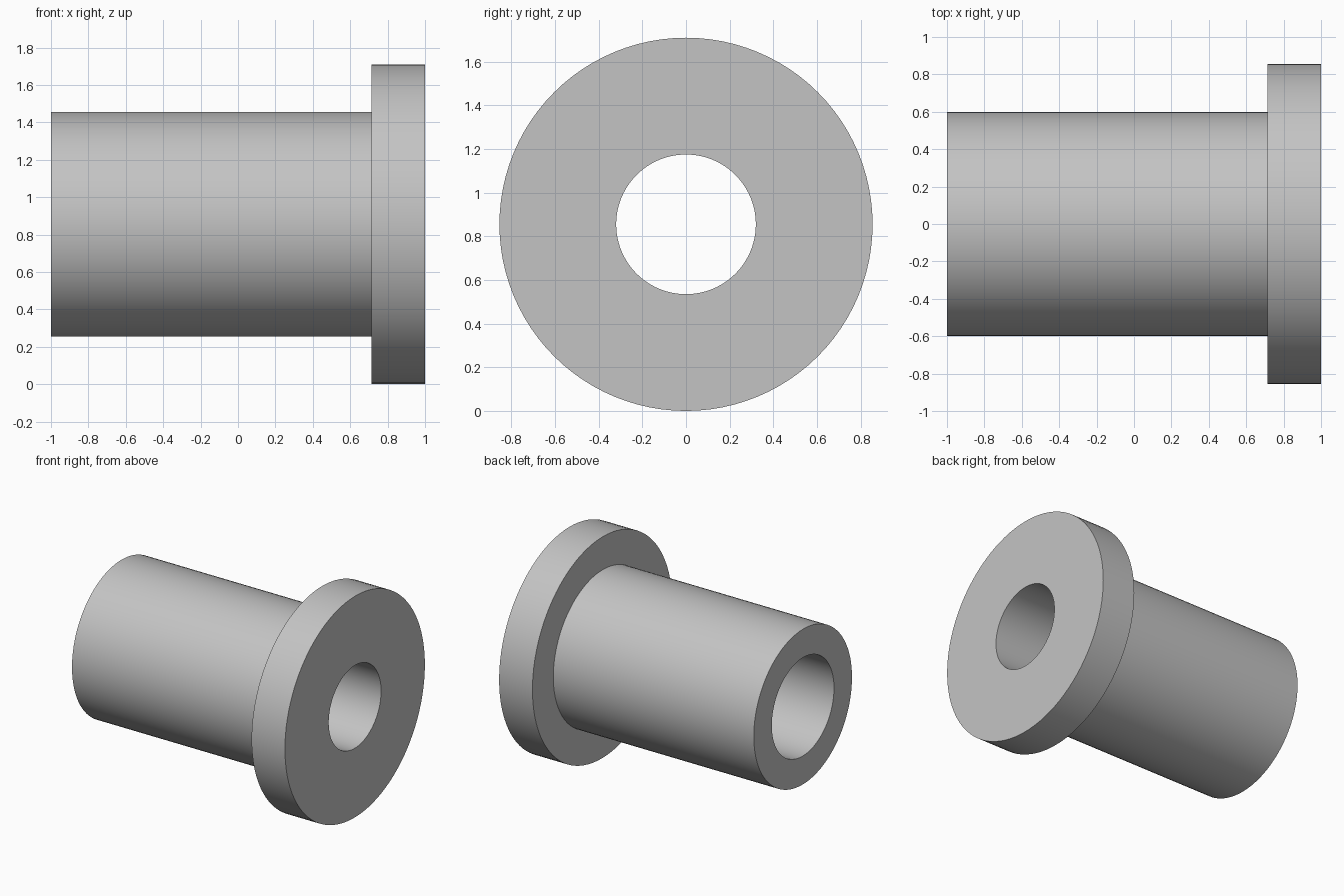
import bpy
import bmesh
import math
from mathutils import Matrix, Vector

cube = bpy.data.objects.get("Cube")
if cube:
    bpy.data.objects.remove(cube, do_unlink=True)

# Plain grey metal
grey = bpy.data.materials.new("plain grey")
colour = (0.55, 0.55, 0.55, 1.0)
grey.diffuse_color = colour
grey.use_nodes = True
grey.node_tree.nodes["Principled BSDF"].inputs["Base Color"].default_value = colour

# Dimensions
SIDES = 96
FLANGE_R, SLEEVE_R = 0.855, 0.60
BORE_R, WIDE_BORE_R = 0.32, 0.38
FLANGE_X, STEP_X = 0.715, 0.0

# Closed half section as (x, radius): outer sleeve, flange, stepped bore
profile = [
    (-1, WIDE_BORE_R), (-1, SLEEVE_R),
    (FLANGE_X, SLEEVE_R), (FLANGE_X, FLANGE_R),
    (1, FLANGE_R), (1, BORE_R),
    (STEP_X, BORE_R), (STEP_X, WIDE_BORE_R),
]

# Revolve the section around the x axis
bm = bmesh.new()
rings = []
for i in range(SIDES):
    turn = Matrix.Rotation(math.tau * i / SIDES, 3, 'X')
    rings.append([bm.verts.new(turn @ Vector((x, 0, r))) for x, r in profile])
for i, ring in enumerate(rings):
    following = rings[(i + 1) % SIDES]
    for j in range(len(profile)):
        k = (j + 1) % len(profile)
        bm.faces.new((ring[j], ring[k], following[k], following[j]))
bmesh.ops.recalc_face_normals(bm, faces=bm.faces)

mesh = bpy.data.meshes.new("flanged_bushing")
bm.to_mesh(mesh)
bm.free()
mesh.materials.append(grey)

bushing = bpy.data.objects.new("flanged_bushing", mesh)
bushing.location.z = FLANGE_R
bpy.context.collection.objects.link(bushing)

# Smooth walls with crisp rims
bpy.ops.object.select_all(action='DESELECT')
bushing.select_set(True)
bpy.context.view_layer.objects.active = bushing
bpy.ops.object.shade_smooth_by_angle(angle=math.radians(30))
